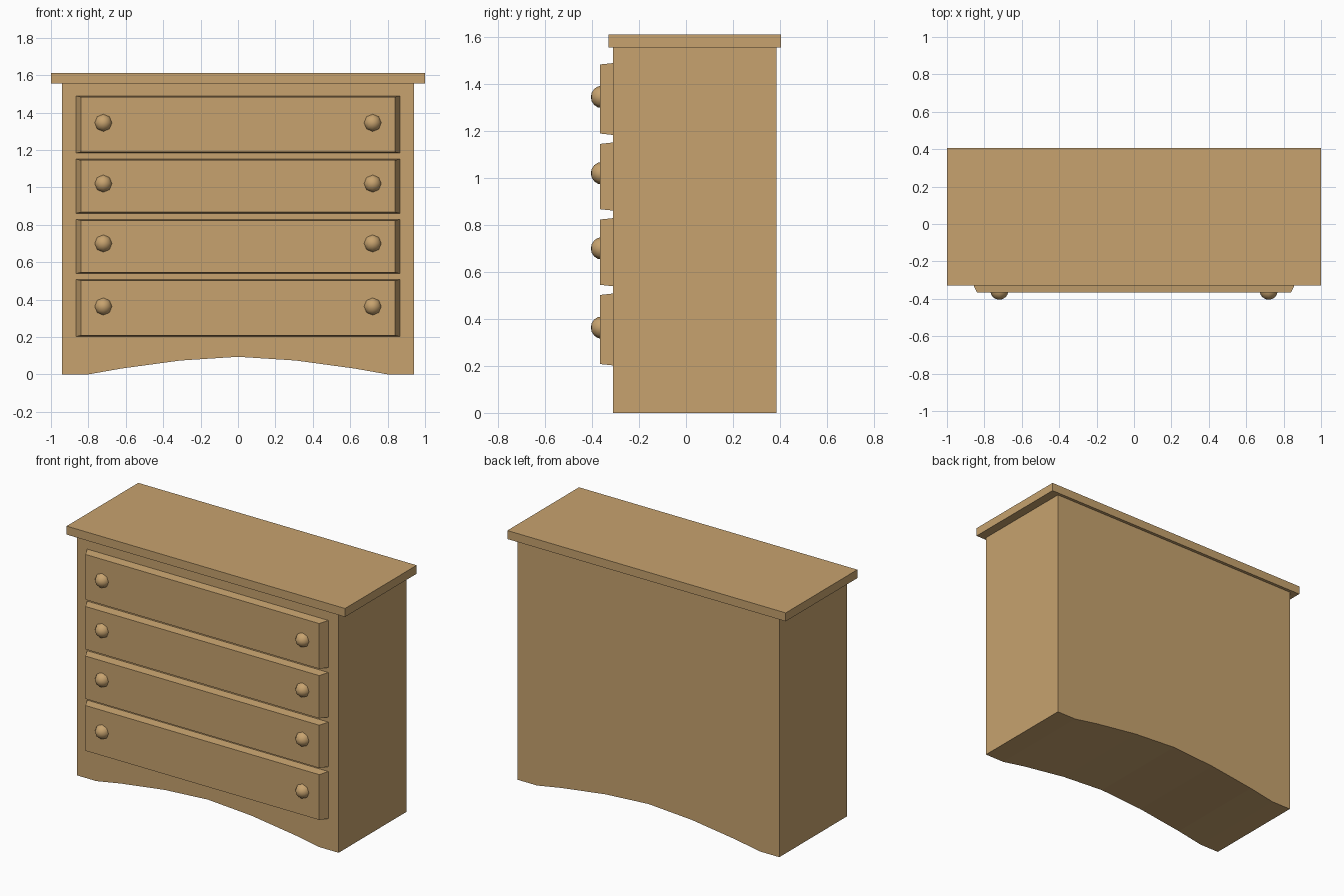
import bpy, bmesh, math
from mathutils import Matrix

if "Cube" in bpy.data.objects:
    bpy.data.objects.remove(bpy.data.objects["Cube"])

wood = bpy.data.materials.new("tan wood")
wood.diffuse_color = (0.572, 0.365, 0.158, 1)
wood.use_nodes = True
wood.node_tree.nodes["Principled BSDF"].inputs["Base Color"].default_value = wood.diffuse_color


def finish(name, bm, smooth=False):
    bmesh.ops.recalc_face_normals(bm, faces=bm.faces)
    for f in bm.faces:
        f.smooth = smooth
    me = bpy.data.meshes.new(name)
    bm.to_mesh(me)
    bm.free()
    me.materials.append(wood)
    ob = bpy.data.objects.new(name, me)
    bpy.context.collection.objects.link(ob)
    return ob


def extrude_profile(name, pts, y0, y1):
    """Extrude an (x, z) outline from y0 to y1."""
    bm = bmesh.new()
    face = bm.faces.new([bm.verts.new((x, y0, z)) for x, z in pts])
    out = bmesh.ops.extrude_face_region(bm, geom=[face])
    moved = [v for v in out["geom"] if isinstance(v, bmesh.types.BMVert)]
    bmesh.ops.translate(bm, verts=moved, vec=(0, y1 - y0, 0))
    return finish(name, bm)


def rect(hx, z0, z1):
    return [(-hx, z0), (hx, z0), (hx, z1), (-hx, z1)]


# Cabinet body with an arched underside
half = [(0.94, 0), (0.80, 0), (0.625, 0.031), (0.31, 0.074)]
arch = [(-x, z) for x, z in half] + [(0, 0.094)] + half[::-1]
extrude_profile("cabinet_body", arch + [(0.94, 1.555), (-0.94, 1.555)], -0.31, 0.385)

# Overhanging top board
extrude_profile("top_board", rect(1.0, 1.555, 1.61), -0.33, 0.405)

# Drawer fronts with tapered edges, each with two round knobs
drawers = [(0.202, 0.508, 0.363), (0.539, 0.829, 0.70),
           (0.861, 1.151, 1.02), (1.183, 1.489, 1.345)]
for i, (z0, z1, kz) in enumerate(drawers, 1):
    front = extrude_profile(f"drawer_front_{i}", rect(0.866, z0, z1), -0.31, -0.366)
    mid = (z0 + z1) / 2
    for v in front.data.vertices:
        if v.co.y < -0.34:
            v.co.x *= 0.84 / 0.866
            v.co.z += 0.006 if v.co.z < mid else -0.006
    for side, sx in (("left", -1), ("right", 1)):
        bm = bmesh.new()
        m = Matrix.Translation((sx * 0.72, -0.357, kz)) @ Matrix.Rotation(math.pi / 2, 4, 'X')
        bmesh.ops.create_uvsphere(bm, u_segments=8, v_segments=8, radius=0.048, matrix=m)
        finish(f"knob_{i}_{side}", bm, smooth=True)
